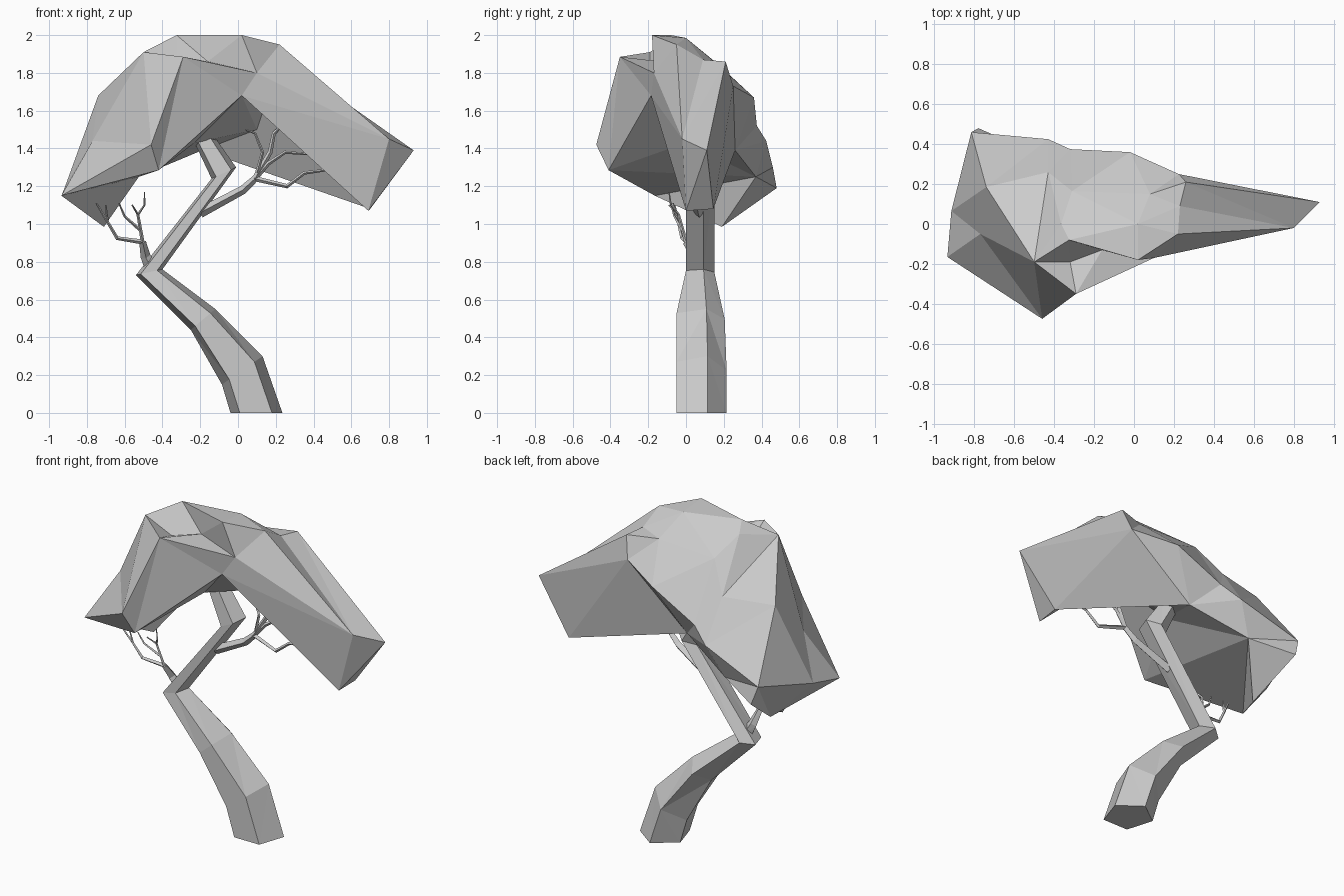
import bpy
import bmesh
from mathutils import Vector

if "Cube" in bpy.data.objects:
    bpy.data.objects.remove(bpy.data.objects["Cube"], do_unlink=True)

# One plain colour for the whole tree
grey = bpy.data.materials.new("plain grey")
grey.use_nodes = True
tone = (0.6, 0.6, 0.6, 1.0)
grey.diffuse_color = tone
grey.node_tree.nodes["Principled BSDF"].inputs["Base Color"].default_value = tone


def loft(name, rings):
    """Skin closed rings of equal length; coinciding points merge into one."""
    bm = bmesh.new()
    cache = {}

    def vert(point):
        key = tuple(round(c, 4) for c in point)
        if key not in cache:
            cache[key] = bm.verts.new(key)
        return cache[key]

    def face(points):
        corners = list(dict.fromkeys(vert(p) for p in points))
        if len(corners) > 2 and not bm.faces.get(corners):
            bm.faces.new(corners)

    for ring, following in zip(rings, rings[1:]):
        count = len(ring)
        for i in range(count):
            j = (i + 1) % count
            face((ring[i], ring[j], following[j], following[i]))
    face(rings[0])
    face(rings[-1])
    # Split bent quads along their shorter diagonal
    bmesh.ops.triangulate(bm, faces=bm.faces[:], quad_method='SHORT_EDGE')
    bmesh.ops.recalc_face_normals(bm, faces=bm.faces[:])
    mesh = bpy.data.meshes.new(name)
    bm.to_mesh(mesh)
    bm.free()
    mesh.materials.append(grey)
    obj = bpy.data.objects.new(name, mesh)
    bpy.context.collection.objects.link(obj)
    return obj


def branch(name, path, thick, thin):
    """Tapered four-sided twig along a path."""
    path = [Vector(p) for p in path]
    rings = []
    for i, p in enumerate(path):
        along = (path[min(i + 1, len(path) - 1)] - path[max(i - 1, 0)]).normalized()
        depth = Vector((0, 1, 0))
        side = along.cross(depth).normalized()
        depth = side.cross(along)
        r = thick + (thin - thick) * i / (len(path) - 1)
        rings.append([p + side * r, p + depth * r, p - side * r, p - depth * r])
    return loft(name, rings)


# Canopy: corner points, then cross-sections running from right end to left end
corner = dict(
    # low right end
    L=(-.935, -.165, 1.15), W=(-.915, .065, 1.2), H=(-.815, .46, 1.3),
    h=(-.78, .48, 1.19), E=(-.71, .19, .985),
    # right shoulder, dented at the side
    X=(-.77, -.05, 1.44), Y=(-.74, .185, 1.68),
    F=(-.42, -.41, 1.285), D=(-.46, -.475, 1.42), C=(-.5, -.19, 1.91),
    Z=(-.43, .26, 1.68), U=(-.43, .425, 1.44), x=(-.525, .37, 1.25),
    # crown with the notch in front
    G=(-.29, -.35, 1.885), w=(-.32, -.19, 1.83), I=(-.16, -.13, 1.86),
    A=(-.325, -.08, 2), q=(-.365, 0, 1.95), R=(-.31, .165, 1.85), V=(-.32, .375, 1.52),
    P=(.02, -.18, 2), O=(.02, 0, 1.985), S=(.08, .15, 1.86), J=(-.02, .36, 1.67),
    # underside of the arch
    K=(.02, -.185, 1.68), M=(-.19, .26, 1.39), n=(-.23, 0, 1.43),
    N=(.1, .1, 1.5), m=(.14, .02, 1.62),
    # left shoulder with a shallow groove, and drooping left tip
    a=(.1, -.17, 1.8), b=(.22, -.05, 1.95), g=(.23, .09, 1.87),
    c=(.26, .21, 1.86), d=(.225, .25, 1.73),
    T=(.8, -.02, 1.45), t=(.93, .11, 1.39), B=(.69, 0, 1.07), e=(.7, .145, 1.08),
)
sections = ("LLLWWWHhhE", "LLXXYYHhhE", "FDCCCZUxxx", "KGwAqRVMMn",
            "KaIPOSJMMN", "KaabgcdMMm", "BTTTTtteeB")
loft("canopy", [[corner[k] for k in s] for s in sections])

# Trunk: five-sided sections, each given by its two outer ends, front depth and depth
across = (.18, .8, 1, .5, 0)
inward = (0, 0, .62, 1, .62)
levels = (
    (-.04, 0, .235, 0, -.05, .265),
    (-.085, .15, .13, .3, -.05, .265),
    (-.25, .44, -.12, .55, -.05, .255),
    (-.54, .73, -.4, .76, 0, .15),
    (-.14, 1.24, -.01, 1.3, 0, .15),
    (-.23, 1.43, -.13, 1.47, .02, .12),
)
trunk = []
for x0, z0, x1, z1, front, depth in levels:
    trunk.append([(x0 + (x1 - x0) * w, front + depth * q, z0 + (z1 - z0) * w)
                  for w, q in zip(across, inward)])
loft("trunk", trunk)

# Left branch under the arch, with its twigs
fork = (.09, .03, 1.24)
branch("left_branch", [(-.2, .07, 1.06), (.025, .04, 1.18), fork], .028, .018)
branch("left_twig_upper", [fork, (.17, .05, 1.38), (.19, .05, 1.48), (.23, .06, 1.52)], .016, .007)
branch("left_twig_middle", [fork, (.16, .04, 1.32), (.25, .04, 1.38), (.37, .05, 1.37)], .014, .006)
branch("left_twig_lower", [fork, (.26, 0, 1.2), (.35, 0, 1.27), (.46, .01, 1.285)], .014, .007)
branch("left_twig_inner", [(.1, .03, 1.27), (.13, .02, 1.38), (.09, .02, 1.48), (.04, .02, 1.5)], .01, .005)

# Right branch low on the trunk, with its twigs
knot = (-.505, 0, .905)
bend = (-.64, -.02, .925)
branch("right_branch", [(-.46, .07, .77), (-.49, .05, .83), knot], .035, .018)
branch("right_twig_outer", [knot, bend, (-.69, -.04, 1.01), (-.75, -.07, 1.11)], .013, .005)
branch("right_twig_side", [(-.69, -.04, 1.01), (-.7, -.06, 1.1)], .007, .004)
branch("right_twig_upper", [knot, (-.53, -.04, 1.05), (-.495, -.08, 1.1), (-.495, -.09, 1.17)], .01, .003)
branch("right_twig_inner", [(-.52, -.02, .97), (-.6, -.06, 1.04), (-.63, -.08, 1.11)], .009, .004)
branch("right_twig_tip", [(-.53, -.04, 1.05), (-.56, -.09, 1.1)], .006, .004)
